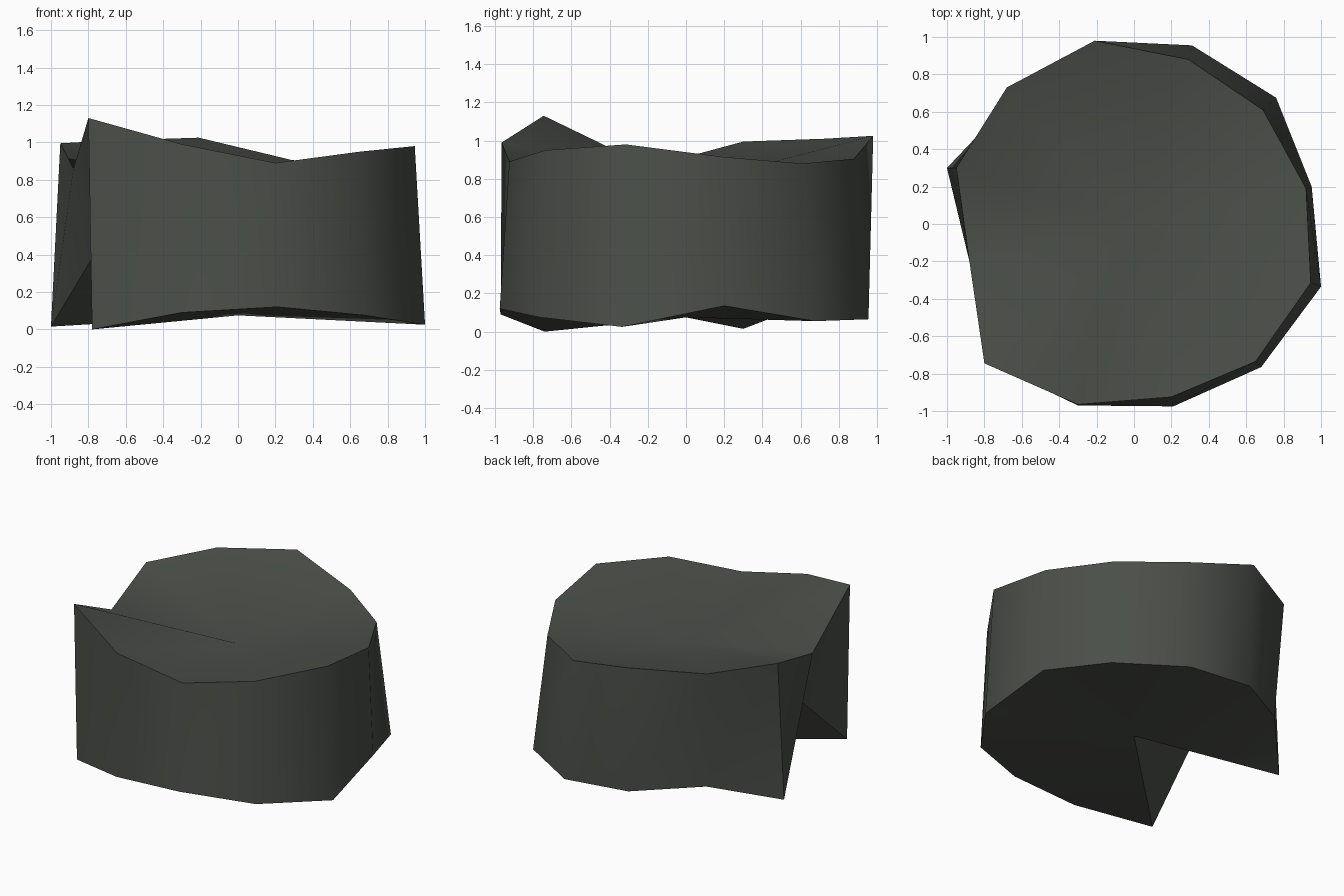
import bpy, bmesh, math

if "Cube" in bpy.data.objects:
    bpy.data.objects.remove(bpy.data.objects["Cube"])

# Uneven rings of a 12-sided rock slab, starting left of the gap and running anticlockwise
top = [(-0.80, -0.745, 1.13), (-0.30, -0.965, 0.99), (0.20, -0.925, 0.89), (0.65, -0.735, 0.95),
       (0.945, -0.315, 0.98), (0.92, 0.19, 0.915), (0.69, 0.61, 0.88), (0.29, 0.88, 0.905),
       (-0.21, 0.98, 1.025), (-0.68, 0.73, 1.01), (-0.95, 0.30, 0.995), (-0.88, -0.20, 0.86)]
# the last bottom point is pushed up and inward, forming the notch
bottom = [(-0.78, -0.74, 0.0), (-0.30, -0.97, 0.09), (0.21, -0.975, 0.12), (0.68, -0.765, 0.075),
          (1.0, -0.335, 0.025), (0.95, 0.20, 0.135), (0.76, 0.675, 0.055), (0.31, 0.955, 0.065),
          (-0.20, 0.95, 0.11), (-0.64, 0.68, 0.16), (-1.0, 0.30, 0.015), (-0.745, -0.27, 0.44)]

bm = bmesh.new()
t = [bm.verts.new(p) for p in top]
b = [bm.verts.new(p) for p in bottom]
tc = bm.verts.new((0, 0, 0.77))
bc = bm.verts.new((0, 0, 0.075))
n = len(t)
for i in range(n):
    j = (i + 1) % n
    bm.faces.new((tc, t[i], t[j]))          # top fan
    bm.faces.new((bc, b[j], b[i]))          # underside fan
    bm.faces.new((b[i], b[j], t[j]))        # side walls
    bm.faces.new((b[i], t[j], t[i]))
bmesh.ops.recalc_face_normals(bm, faces=bm.faces)

mesh = bpy.data.meshes.new("rock_slab")
bm.to_mesh(mesh)
bm.free()
rock = bpy.data.objects.new("rock_slab", mesh)
bpy.context.collection.objects.link(rock)

# Dark grey-green stone
mat = bpy.data.materials.new("dark stone")
mat.diffuse_color = (0.070, 0.078, 0.066, 1)
mat.use_nodes = True
mat.node_tree.nodes["Principled BSDF"].inputs["Base Color"].default_value = mat.diffuse_color
mesh.materials.append(mat)

# Soft sides with a crisp rim
bpy.context.view_layer.objects.active = rock
rock.select_set(True)
bpy.ops.object.shade_smooth_by_angle(angle=math.radians(42))
